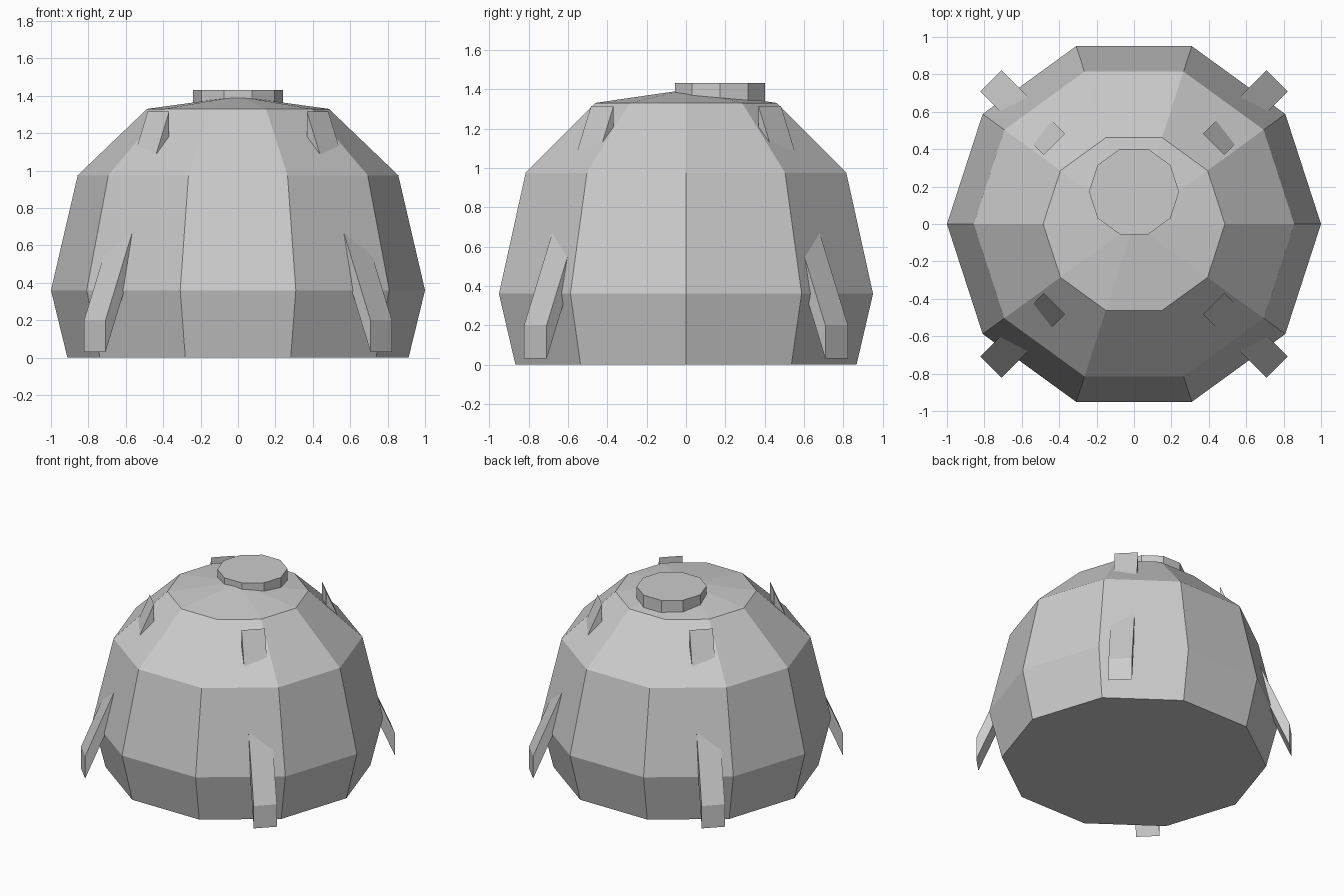
import bpy, bmesh, math

cube = bpy.data.objects.get("Cube")
if cube:
    bpy.data.objects.remove(cube, do_unlink=True)

grey = bpy.data.materials.new("light_grey")
grey.use_nodes = True
grey.diffuse_color = (0.6, 0.6, 0.6, 1)
grey.node_tree.nodes["Principled BSDF"].inputs["Base Color"].default_value = (0.6, 0.6, 0.6, 1)

SIDES = 10


def add_object(name, bm):
    bmesh.ops.recalc_face_normals(bm, faces=bm.faces)
    mesh = bpy.data.meshes.new(name)
    bm.to_mesh(mesh)
    bm.free()
    mesh.materials.append(grey)
    obj = bpy.data.objects.new(name, mesh)
    bpy.context.collection.objects.link(obj)
    return obj


def lathe(name, profile, apex=None):
    """Ten-sided solid from (radius, z) rings, with an optional peak."""
    bm = bmesh.new()
    rings = []
    for r, z in profile:
        angles = [math.tau * i / SIDES for i in range(SIDES)]
        rings.append([bm.verts.new((r * math.cos(a), r * math.sin(a), z)) for a in angles])
    for low, high in zip(rings, rings[1:]):
        for i in range(SIDES):
            j = (i + 1) % SIDES
            bm.faces.new((low[i], low[j], high[j], high[i]))
    bm.faces.new(rings[0])
    if apex is None:
        bm.faces.new(rings[-1])
    else:
        tip = bm.verts.new((0, 0, apex))
        for i in range(SIDES):
            bm.faces.new((rings[-1][i], rings[-1][(i + 1) % SIDES], tip))
    return add_object(name, bm)


def beam(name, angle):
    """Slanted strut with vertical ends, running through the dome."""
    bm = bmesh.new()
    profile = [(1.083, 0.03), (1.083, 0.2), (0.602, 1.315), (0.602, 1.145)]
    sides = [[bm.verts.new((r, w, z)) for r, z in profile] for w in (-0.081, 0.081)]
    for side in sides:
        bm.faces.new(side)
    for i in range(4):
        j = (i + 1) % 4
        bm.faces.new((sides[0][i], sides[0][j], sides[1][j], sides[1][i]))
    obj = add_object(name, bm)
    obj.rotation_euler.z = math.radians(angle)


# Faceted dome with a shallow peaked roof
lathe("dome_body", [(0.912, 0), (1, 0.36), (0.857, 0.975), (0.486, 1.33)], apex=1.397)

# Round hatch set towards the back of the roof
hatch = lathe("roof_hatch", [(0.241, 1.325), (0.241, 1.432)])
hatch.location.y = 0.173

# Four diagonal struts
for label, angle in (("back_left", 45), ("back_right", 135),
                     ("front_right", 225), ("front_left", 315)):
    beam(label + "_strut", angle)
